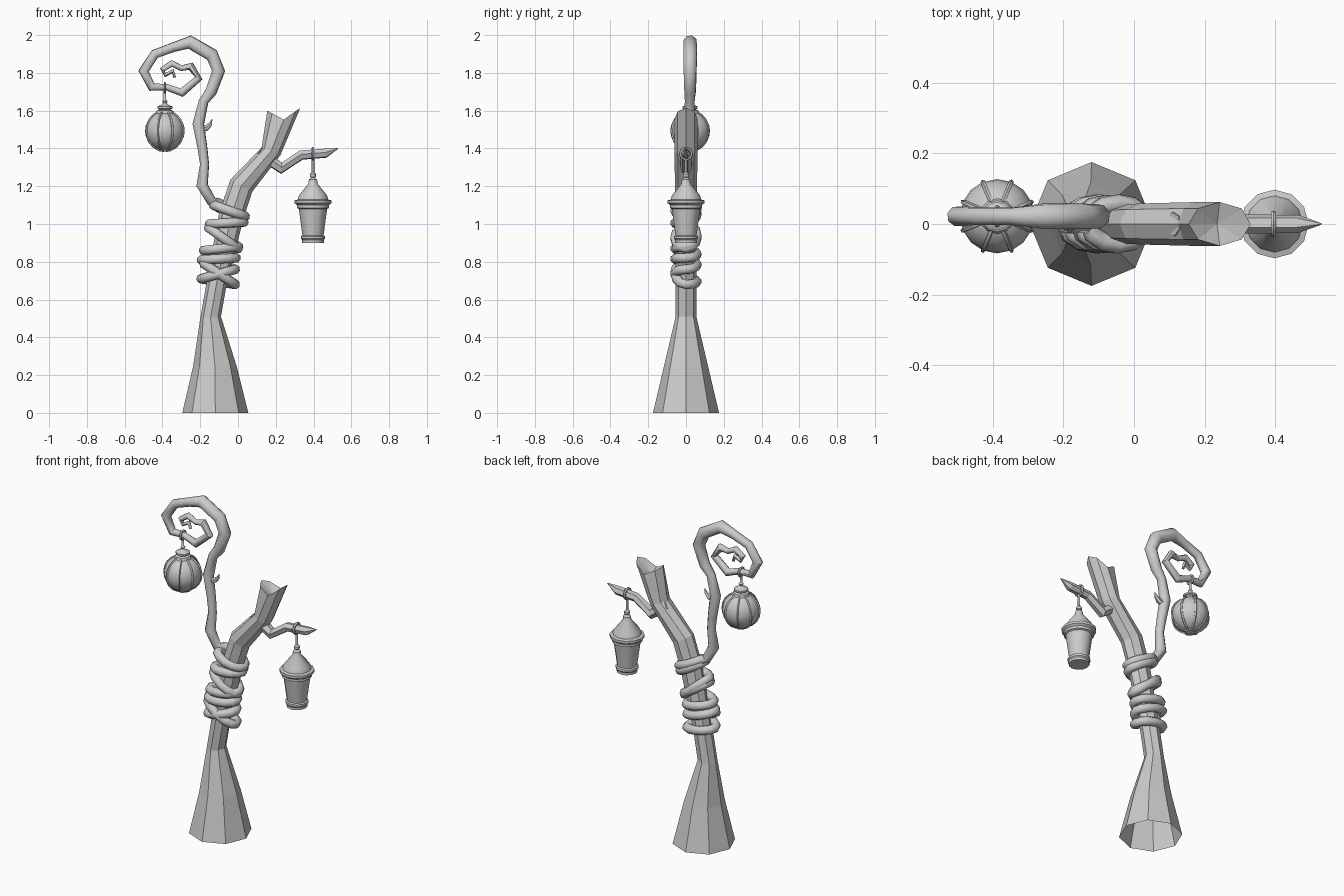
import bpy, bmesh
from math import sin, cos, pi, radians
from mathutils import Vector, Matrix

if "Cube" in bpy.data.objects:
    bpy.data.objects.remove(bpy.data.objects["Cube"])


def finish(name, bm, smooth=None):
    bmesh.ops.recalc_face_normals(bm, faces=bm.faces)
    me = bpy.data.meshes.new(name)
    bm.to_mesh(me)
    bm.free()
    ob = bpy.data.objects.new(name, me)
    bpy.context.collection.objects.link(ob)
    if smooth:
        bpy.ops.object.select_all(action='DESELECT')
        ob.select_set(True)
        bpy.context.view_layer.objects.active = ob
        bpy.ops.object.shade_smooth_by_angle(angle=radians(smooth))
    return ob


def skin(bm, rings, start=True, end=True):
    """Bridge equal rings of points, optionally capping the ends."""
    vs = [[bm.verts.new(p) for p in r] for r in rings]
    n = len(vs[0])
    for a, b in zip(vs, vs[1:]):
        for i in range(n):
            bm.faces.new((a[i], a[(i + 1) % n], b[(i + 1) % n], b[i]))
    if start:
        bm.faces.new(vs[0])
    if end:
        bm.faces.new(vs[-1])
    return vs


def tube(bm, pts, radii, sides=8):
    pts = [Vector(p) for p in pts]
    rings, n, old = [], None, None
    for i, p in enumerate(pts):
        t = (pts[min(i + 1, len(pts) - 1)] - pts[max(i - 1, 0)]).normalized()
        if n is None:
            n = t.orthogonal().normalized()
        else:
            n = old.rotation_difference(t) @ n
        old = t
        b = t.cross(n)
        rings.append([p + radii[i] * (n * cos(2 * pi * k / sides) + b * sin(2 * pi * k / sides))
                      for k in range(sides)])
    skin(bm, rings)


def lathe(bm, prof, cx, cy, sides):
    skin(bm, [[(cx + r * cos(2 * pi * k / sides), cy + r * sin(2 * pi * k / sides), z)
               for k in range(sides)] for r, z in prof])


def ring_torus(bm, c, R, r, axis='X'):
    n, m = 10, 6
    vs = []
    for i in range(n):
        a = 2 * pi * i / n
        row = []
        for j in range(m):
            b = 2 * pi * j / m
            u, v, w = (R + r * cos(b)) * cos(a), (R + r * cos(b)) * sin(a), r * sin(b)
            o = Vector((w, u, v)) if axis == 'X' else Vector((u, w, v))
            row.append(bm.verts.new(Vector(c) + o))
        vs.append(row)
    for i in range(n):
        for j in range(m):
            bm.faces.new((vs[i][j], vs[(i + 1) % n][j],
                          vs[(i + 1) % n][(j + 1) % m], vs[i][(j + 1) % m]))


# Trunk: octagonal rings given by left point, right point, depth; open base
SECT = [(-.295, 0, .055, 0, .175), (-.237, .25, -.008, .25, .116), (-.2, .5, -.09, .51, .056),
        (-.165, .7, -.06, .68, .055), (-.1, 1.06, .03, 1.03, .055),
        (-.04, 1.235, .075, 1.17, .058), (.125, 1.405, .225, 1.365, .062),
        (.155, 1.6, .33, 1.615, .062)]
rings = []
for s, (lx, lz, rx, rz, d) in enumerate(SECT):
    row = []
    for k in range(8):
        a = 2 * pi * k / 8
        f = (1 + cos(a)) / 2
        dip = .055 * (1 - abs(cos(a))) if s == len(SECT) - 1 else 0
        row.append((lx + (rx - lx) * f, d * sin(a), lz + (rz - lz) * f - dip))
    rings.append(row)
bm = bmesh.new()
top = skin(bm, rings, False, False)[-1]
mid = bm.verts.new((.235, 0, 1.53))
for k in range(8):
    bm.faces.new((top[k], top[(k + 1) % 8], mid))
finish("trunk", bm)

# Side branch with a splintered tip
bm = bmesh.new()
tube(bm, [(.11, 0, 1.38), (.23, 0, 1.295), (.335, 0, 1.365), (.465, 0, 1.375), (.53, 0, 1.4)],
     [.035, .032, .027, .026, .002], 6)
finish("side_branch", bm)

# Vine: coils round the trunk (left height, right height per turn)
TURNS = [(.80, .68), (.71, .76), (.81, .82), (.86, .88), (.98, .87), (1.0, 1.01), (1.10, 1.04), (1.12, 0)]
pts = []
for (zl, zr), (zn, _) in zip(TURNS, TURNS[1:]):
    for z0, z1, a0 in ((zl, zr, pi), (zr, zn, 2 * pi)):
        for k in range(6):
            f = k / 6
            a, z = a0 + pi * f, z0 + (z1 - z0) * (1 - cos(pi * f)) / 2
            cx = -.105 + max(0, z - .8) * .22
            pts.append((cx + .09 * cos(a), .058 * sin(a), z))
rad = [.026] * len(pts)
rad[0] = .012
# Vine: rising stem and curled end (x, z, radius)
STEM = [(-.14, 1.12, .027), (-.19, 1.205, .032), (-.177, 1.315, .025), (-.187, 1.395, .027),
        (-.21, 1.53, .032), (-.182, 1.65, .027), (-.143, 1.7, .032), (-.103, 1.81, .036),
        (-.138, 1.895, .037), (-.256, 1.963, .037), (-.345, 1.935, .026), (-.44, 1.9, .026),
        (-.5, 1.81, .029), (-.456, 1.724, .024), (-.38, 1.725, .018), (-.298, 1.695, .024),
        (-.208, 1.772, .022), (-.25, 1.835, .023), (-.3, 1.825, .016), (-.35, 1.85, .019),
        (-.4, 1.818, .016), (-.385, 1.788, .012), (-.345, 1.81, .013), (-.335, 1.775, .008)]
for i, (x, z, r) in enumerate(STEM):
    pts.append((x, min(.022, .004 * i), z))
    rad.append(r)
bm = bmesh.new()
tube(bm, pts, rad, 8)
tube(bm, [(-.2, .015, 1.5), (-.165, .015, 1.51), (-.145, .015, 1.53), (-.137, .015, 1.555)],
     [.02, .016, .01, .001], 6)
finish("vine", bm, 50)

# Tapered lantern on the side branch
bm = bmesh.new()
lathe(bm, [(.007, 1.37), (.007, 1.275), (.016, 1.265), (.016, 1.25), (.011, 1.245), (.022, 1.235),
           (.024, 1.215), (.075, 1.15), (.08, 1.13), (.097, 1.125), (.097, 1.11), (.085, 1.1),
           (.085, 1.085), (.075, 1.08), (.056, .94), (.064, .935), (.064, .922), (.058, .915),
           (.058, .9)], .397, 0, 12)
ring_torus(bm, (.395, 0, 1.372), .03, .008)
finish("tapered_lantern", bm, 35)

# Round lantern hanging from the curl, with raised ribs
CX, CY, CZ, R = -.387, .022, 1.493, .105
bm = bmesh.new()
bmesh.ops.create_uvsphere(bm, u_segments=16, v_segments=12, radius=R,
                          matrix=Matrix.Translation((CX, CY, CZ)))
for k in range(8):
    a = 2 * pi * (k + .5) / 8
    arc = [radians(-85 + 170 * j / 10) for j in range(11)]
    tube(bm, [(CX + R * cos(t) * cos(a), CY + R * cos(t) * sin(a), CZ + R * sin(t)) for t in arc],
         [.007] * 11, 5)
finish("round_lantern", bm, 40)

# Round lantern collar, bottom cap, rod and hanging ring
bm = bmesh.new()
lathe(bm, [(.05, 1.585), (.044, 1.6), (.03, 1.605), (.04, 1.612), (.04, 1.622), (.02, 1.63),
           (.009, 1.64), (.014, 1.65), (.007, 1.66), (.007, 1.71)], CX, CY, 12)
lathe(bm, [(.03, 1.4), (.03, 1.384)], CX, CY, 12)
ring_torus(bm, (CX, CY, 1.722), .025, .007)
finish("round_lantern_hanger", bm, 35)
